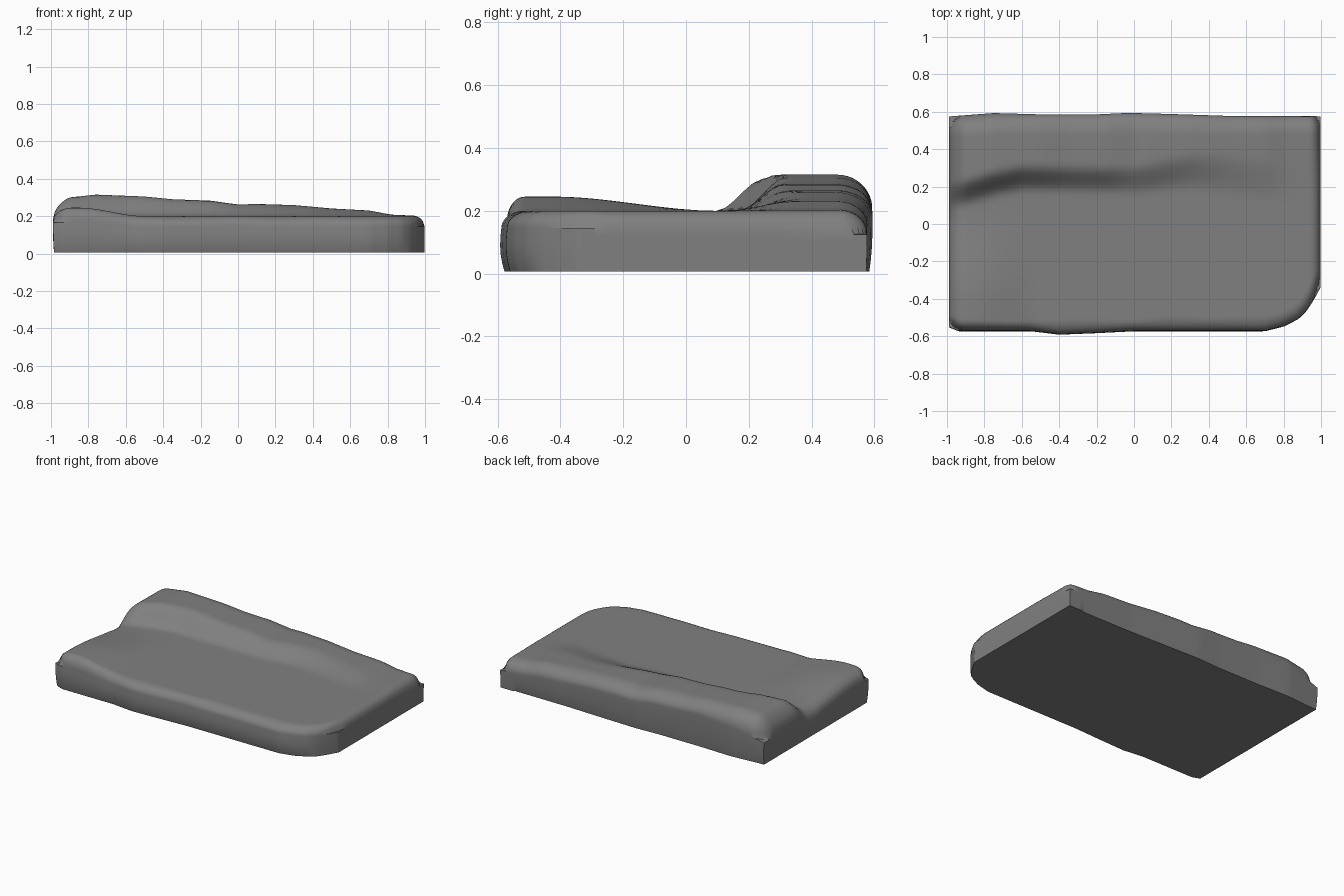
import bpy, bmesh, math

if "Cube" in bpy.data.objects:
    bpy.data.objects.remove(bpy.data.objects["Cube"])


def curve(pts, x):
    """Piecewise linear lookup."""
    if x <= pts[0][0]:
        return pts[0][1]
    for (a, p), (b, q) in zip(pts, pts[1:]):
        if x <= b:
            return p + (q - p) * (x - a) / (b - a)
    return pts[-1][1]


def smooth(a, b, x):
    t = min(1, max(0, (x - a) / (b - a)))
    return t * t * (3 - 2 * t)


# outline and ridge profiles along x
FRONT = [(-.99, -.55), (-.94, -.57), (-.55, -.57), (-.4, -.588), (-.2, -.58), (0, -.57), (.7, -.57),
         (.8, -.545), (.88, -.505), (.92, -.465), (.96, -.405), (.985, -.36), (1, -.33)]
BACK = [(-.99, .575), (-.75, .593), (-.5, .586), (-.2, .586), (-.03, .594), (.2, .588), (.5, .578), (1, .576)]
RIDGE = [(-1, .07), (-.9, .1), (-.76, .115), (-.5, .105), (-.35, .09), (-.15, .083), (0, .062), (.1, .065),
         (.3, .059), (.5, .041), (.7, .03), (.82, .008), (1, 0)]
FOOT = [(-1, .15), (-.9, .17), (-.75, .215), (-.6, .245), (-.3, .24), (0, .235), (.3, .28), (.5, .265), (.8, .22)]
LIP = [(-1, .06), (-.65, .05), (-.5, .06), (-.35, .08), (0, .055), (.2, .08), (.4, .07), (.7, .08), (1, .06)]
LEFT, RIGHT, BASE = -.99, .997, .006


def height(x, y):
    """Slab top: flat field, back ridge, raised front left corner, rounded rim."""
    f, b = curve(FRONT, x), curve(BACK, x)
    foot = curve(FOOT, x)
    w = .075 + .04 * smooth(-.2, .6, x)
    z = .2 + curve(RIDGE, x) * smooth(foot - w, foot + w, y)
    lip = smooth(.1, -.42, y) * (1 - smooth(-.85, -.5, x))
    z += .045 * lip
    slope = (curve(FRONT, x + .02) - curve(FRONT, x - .02)) / .04
    df = (y - f) / math.hypot(1, slope)
    rf, rb = curve(LIP, x), .11 - .02 * smooth(.3, .9, x)
    rl, rr = .1, .06
    qx = max(0, 1 - (x - LEFT) / rl, 1 - (RIGHT - x) / rr)
    qy = max(0, 1 - df / rf, 1 - (b - y) / rb)
    q = min(1, math.hypot(qx, qy))
    drop = .055 + .04 * smooth(-.4, -.9, x) * (1 if y > 0 else .6) + .02 * smooth(.2, .5, y)
    return z - drop * (1 - math.sqrt(1 - q * q))


def spaced(n):
    """0..1 samples, denser at both ends."""
    return [.5 - .5 * math.cos(math.pi * i / n) for i in range(n + 1)]


xs = [LEFT + (RIGHT - LEFT) * (.6 * u + .4 * i / 90) for i, u in enumerate(spaced(90))]
vs = spaced(60)
bm = bmesh.new()
grid = []
for x in xs:
    f, b = curve(FRONT, x), curve(BACK, x)
    grid.append([bm.verts.new((x, f + (b - f) * v, height(x, f + (b - f) * v))) for v in vs])
for i in range(len(xs) - 1):
    for j in range(len(vs) - 1):
        bm.faces.new((grid[i][j], grid[i + 1][j], grid[i + 1][j + 1], grid[i][j + 1]))

# slightly bulging walls down to the base
rim = ([c[0] for c in grid] + grid[-1][1:] + [c[-1] for c in reversed(grid[:-1])] + grid[0][-2:0:-1])
prev = rim
for t in (.2, .4, .6, .8, .93, 1):
    ring = []
    for v in rim:
        bulge = .008 * math.sin(math.pi * min(1, t * 1.0)) if v.co.y < -.3 else 0
        k = 1 + bulge - .018 * t ** 3 * (1 if v.co.x < .9 else .2)
        kx = 1 - .006 * t if v.co.x < 0 else 1
        ring.append(bm.verts.new((v.co.x * kx, v.co.y * k, v.co.z + (BASE - v.co.z) * t)))
    n = len(rim)
    for i in range(n):
        bm.faces.new((prev[i], ring[i], ring[(i + 1) % n], prev[(i + 1) % n]))
    prev = ring
bm.faces.new(list(reversed(prev)))  # flat underside
bmesh.ops.recalc_face_normals(bm, faces=bm.faces[:])

mesh = bpy.data.meshes.new("stone_slab")
bm.to_mesh(mesh)
bm.free()
slab = bpy.data.objects.new("stone_slab", mesh)
bpy.context.collection.objects.link(slab)

# single grey stone colour
grey = bpy.data.materials.new("stone_grey")
grey.diffuse_color = (.216, .216, .216, 1)
grey.use_nodes = True
grey.node_tree.nodes["Principled BSDF"].inputs["Base Color"].default_value = grey.diffuse_color
mesh.materials.append(grey)

bpy.context.view_layer.objects.active = slab
slab.select_set(True)
bpy.ops.object.shade_smooth_by_angle(angle=math.radians(50))
